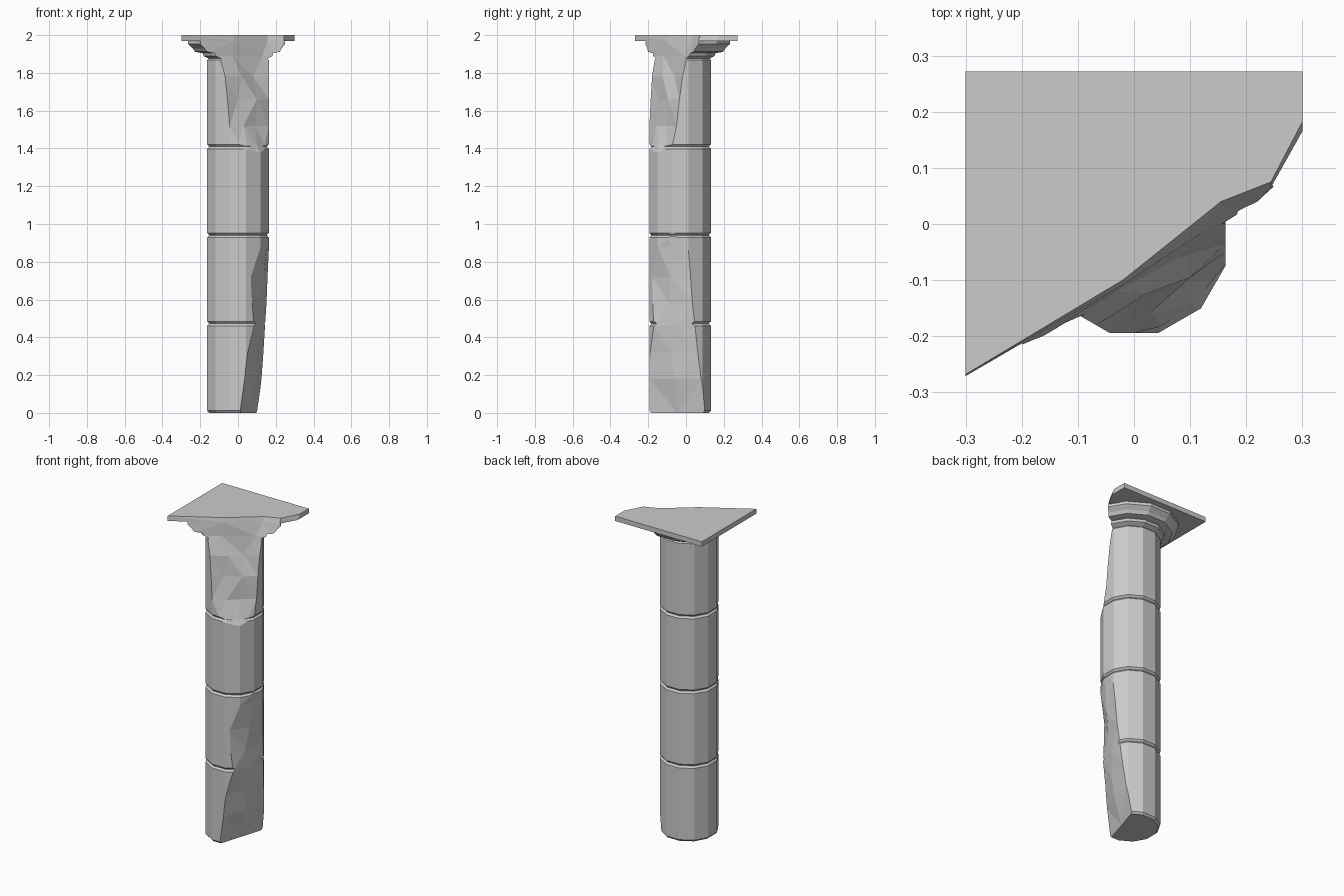
import bpy, bmesh, math
from mathutils import Vector

if "Cube" in bpy.data.objects:
    bpy.data.objects.remove(bpy.data.objects["Cube"])

CY = -0.031            # column axis in y
SIDES = 12


def make_object(name, bm):
    bmesh.ops.recalc_face_normals(bm, faces=bm.faces)
    mesh = bpy.data.meshes.new(name)
    bm.to_mesh(mesh)
    bm.free()
    ob = bpy.data.objects.new(name, mesh)
    bpy.context.collection.objects.link(ob)
    return ob


def loft(name, rings, triangulate=False):
    """Closed solid through rings of equal point count."""
    bm = bmesh.new()
    vs = [[bm.verts.new(p) for p in r] for r in rings]
    n = len(vs[0])
    for lo, hi in zip(vs, vs[1:]):
        for i in range(n):
            j = (i + 1) % n
            bm.faces.new((lo[i], lo[j], hi[j], hi[i]))
    bm.faces.new(vs[0][::-1])
    bm.faces.new(vs[-1])
    if triangulate:
        bmesh.ops.triangulate(bm, faces=bm.faces[:])
    return make_object(name, bm)


def lathe(name, profile):
    """12-sided turning; profile is (distance to flat, z)."""
    rings = []
    for a, z in profile:
        r = a / math.cos(math.pi / SIDES)
        angles = [(i + 0.5) * 2 * math.pi / SIDES for i in range(SIDES)]
        rings.append([(r * math.cos(t), CY + r * math.sin(t), z) for t in angles])
    return loft(name, rings)


def break_cutter(name, rows):
    """Rough break surface: each row is z plus the broken line, left to right."""
    out = Vector((0.83, -0.55)) * 0.6
    rings = []
    for z, *line in rows:
        p = [Vector(q) for q in line]
        left = p[0] + (p[0] - p[1]).normalized() * 0.4
        right = p[-1] + (p[-1] - p[-2]).normalized() * 0.4
        ring = [left] + p + [right, right + out, left + out]
        rings.append([(v.x, v.y, z) for v in ring])
    ob = loft(name, rings, True)
    ob.hide_render = True
    return ob


def cut(ob, cutter):
    m = ob.modifiers.new("break", 'BOOLEAN')
    m.operation = 'DIFFERENCE'
    m.solver = 'EXACT'
    m.object = cutter
    bpy.context.view_layer.objects.active = ob
    bpy.ops.object.modifier_apply(modifier=m.name)


# Shaft: four drums with chamfered joints
A = 0.163
joints = [0, 0.473, 0.941, 1.41, 1.88]
profile = []
for lo, hi in zip(joints, joints[1:]):
    profile += [(A - 0.01, lo + 0.001 * (lo > 0)), (A, lo + 0.012)]
    profile += [(A, hi - 0.012), (A - 0.01, hi - 0.001)]
shaft = lathe("shaft", profile)

# Capital: neck ring and flaring cushion
capital = lathe("capital", [
    (0.155, 1.875), (0.168, 1.882), (0.183, 1.89), (0.187, 1.905), (0.205, 1.907),
    (0.228, 1.912), (0.24, 1.93), (0.256, 1.945), (0.264, 1.953), (0.264, 1.972)])

# Square top slab
bm = bmesh.new()
bmesh.ops.create_cube(bm, size=1)
bmesh.ops.scale(bm, vec=(0.6, 0.6, 0.03), verts=bm.verts)
bmesh.ops.translate(bm, vec=(0, -0.028, 1.985), verts=bm.verts)
slab = make_object("top_slab", bm)

# Upper break through slab, capital and top drum
top_line = [(-0.3, -0.268), (-0.02, -0.10), (0.155, 0.04), (0.244, 0.075), (0.3, 0.182)]
upper = break_cutter("upper_break_cutter", [
    (1.34, (0.03, -0.222), (0.085, -0.19), (0.13, -0.165), (0.17, -0.13), (0.22, -0.06)),
    (1.415, (0.0, -0.197), (0.05, -0.180), (0.10, -0.145), (0.14, -0.10), (0.19, -0.04)),
    (1.52, (-0.045, -0.194), (0.03, -0.158), (0.09, -0.105), (0.163, -0.05), (0.23, 0.01)),
    (1.66, (-0.065, -0.194), (0.0, -0.145), (0.10, -0.095), (0.163, -0.035), (0.24, 0.03)),
    (1.78, (-0.08, -0.188), (0.02, -0.125), (0.08, -0.06), (0.163, -0.018), (0.25, 0.05)),
    (1.89, (-0.2, -0.225), (-0.03, -0.12), (0.13, -0.01), (0.21, 0.03), (0.29, 0.09)),
    (1.97, (-0.3, -0.271), (-0.02, -0.108), (0.155, 0.03), (0.244, 0.065), (0.3, 0.165)),
    (2.0, *top_line),
    (2.1, *top_line)])

# Lower break along the right side of the bottom drums
lower = break_cutter("lower_break_cutter", [
    (-0.05, (0.01, -0.194), (0.055, -0.045), (0.10, 0.10)),
    (0.0, (0.01, -0.194), (0.055, -0.045), (0.10, 0.10)),
    (0.18, (0.035, -0.194), (0.095, -0.06), (0.125, 0.083)),
    (0.32, (0.05, -0.192), (0.10, -0.08), (0.135, 0.065)),
    (0.46, (0.085, -0.17), (0.125, -0.05), (0.143, 0.048)),
    (0.58, (0.075, -0.175), (0.115, -0.09), (0.151, 0.035)),
    (0.72, (0.067, -0.181), (0.135, -0.08), (0.156, 0.022)),
    (0.88, (0.12, -0.15), (0.152, -0.07), (0.163, 0.005)),
    (0.95, (0.148, -0.12), (0.162, -0.06), (0.172, 0.0)),
    (1.0, (0.16, -0.12), (0.172, -0.06), (0.18, 0.0))])

for part in (shaft, capital, slab):
    cut(part, upper)
cut(shaft, lower)

# Cutters are no longer needed
for c in (upper, lower):
    bpy.data.objects.remove(c)
